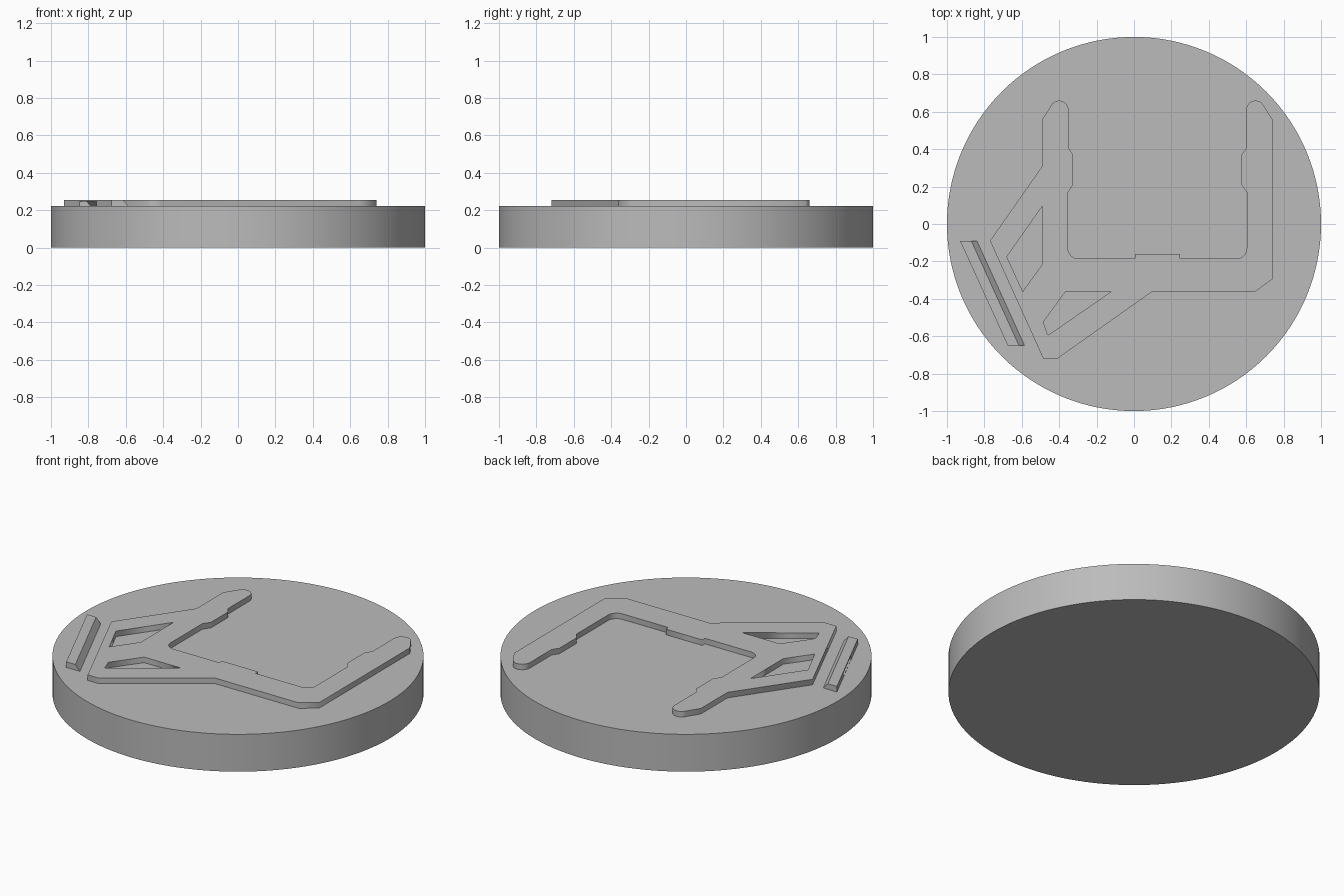
import bpy, bmesh, math

if "Cube" in bpy.data.objects:
    bpy.data.objects.remove(bpy.data.objects["Cube"])

BASE_H, TOP = 0.222, 0.255
SINK = 0.212  # raised parts reach slightly into the base

grey = bpy.data.materials.new("plain grey")
grey.diffuse_color = (0.5, 0.5, 0.5, 1)
grey.use_nodes = True
grey.node_tree.nodes["Principled BSDF"].inputs["Base Color"].default_value = grey.diffuse_color


def finish(ob, name):
    ob.name = name
    ob.data.materials.clear()
    ob.data.materials.append(grey)


def arc(cx, cy, r, a0, a1, n=8):
    angles = [math.radians(a0 + (a1 - a0) * i / n) for i in range(n + 1)]
    return [(cx + r * math.cos(a), cy + r * math.sin(a)) for a in angles]


def plate(name, loops, z0, z1):
    """Extruded flat outline; inner loops become holes."""
    cu = bpy.data.curves.new(name, 'CURVE')
    cu.dimensions, cu.fill_mode = '2D', 'BOTH'
    cu.extrude = (z1 - z0) / 2
    for pts in loops:
        sp = cu.splines.new('POLY')
        sp.points.add(len(pts) - 1)
        for p, (x, y) in zip(sp.points, pts):
            p.co = (x, y, 0, 1)
        sp.use_cyclic_u = True
    ob = bpy.data.objects.new(name, cu)
    ob.location.z = (z0 + z1) / 2
    bpy.context.collection.objects.link(ob)
    bpy.ops.object.select_all(action='DESELECT')
    ob.select_set(True)
    bpy.context.view_layer.objects.active = ob
    bpy.ops.object.convert(target='MESH')
    finish(bpy.context.object, name)


def prism(name, end_a, end_b):
    """Solid between two matching cross-sections."""
    bm = bmesh.new()
    a = [bm.verts.new(p) for p in end_a]
    b = [bm.verts.new(p) for p in end_b]
    bm.faces.new(a)
    bm.faces.new(b[::-1])
    for i in range(len(a)):
        j = (i + 1) % len(a)
        bm.faces.new((a[j], a[i], b[i], b[j]))
    bmesh.ops.recalc_face_normals(bm, faces=bm.faces)
    me = bpy.data.meshes.new(name)
    bm.to_mesh(me)
    bm.free()
    ob = bpy.data.objects.new(name, me)
    bpy.context.collection.objects.link(ob)
    finish(ob, name)
    return ob


# Round base
bpy.ops.mesh.primitive_cylinder_add(vertices=128, radius=1, depth=BASE_H,
                                    location=(0, 0, BASE_H / 2))
finish(bpy.context.object, "round_base")
bpy.ops.object.shade_smooth_by_angle(angle=math.radians(30))

# Inner edge and rounded tip of the left arm, mirrored about x = 0.125
arm = [(-0.49, 0.56), (-0.44, 0.638)] + arc(-0.40, 0.61, 0.05, 140, 0) + [
    (-0.35, 0.405), (-0.325, 0.37), (-0.325, 0.21), (-0.353, 0.17)]
arm += arc(-0.298, -0.13, 0.055, 180, 270)
arm += [(0.005, -0.185), (0.005, -0.16)]
mirrored = [(0.25 - x, y) for x, y in reversed(arm)]

# Raised emblem with two openings
outline = arm + mirrored + [
    (0.74, -0.295), (0.65, -0.36), (0.10, -0.36), (-0.41, -0.72),
    (-0.485, -0.72), (-0.77, -0.09), (-0.49, 0.31)]
upper_hole = [(-0.49, 0.095), (-0.68, -0.175), (-0.595, -0.36), (-0.49, -0.215)]
lower_hole = [(-0.365, -0.36), (-0.12, -0.36), (-0.46, -0.595), (-0.485, -0.525)]
plate("raised_emblem", [outline, upper_hole, lower_hole], SINK, TOP)


def bar_section(t, profile):
    """Cross-section at fraction t along the slanted bar."""
    x, y = -0.93 + 0.255 * t, -0.09 - 0.56 * t
    return [(x + dx, y, z) for dx, z in profile]


# Slanted side bar with a sloping inner face
section = [(0, SINK), (0.09, SINK), (0.09, BASE_H), (0.06, TOP), (0, TOP)]
bar = prism("side_bar", bar_section(0, section), bar_section(1, section))

# Undercut slot in the outer face of the bar
slot = [(-0.02, 0.224), (0.06, 0.224), (0.04, 0.246), (-0.02, 0.246)]
cutter = prism("slot_cutter", bar_section(0.32, slot), bar_section(0.68, slot))
cutter.hide_render = True
cutter.hide_set(True)
cut = bar.modifiers.new("slot", 'BOOLEAN')
cut.operation, cut.object, cut.solver = 'DIFFERENCE', cutter, 'EXACT'
